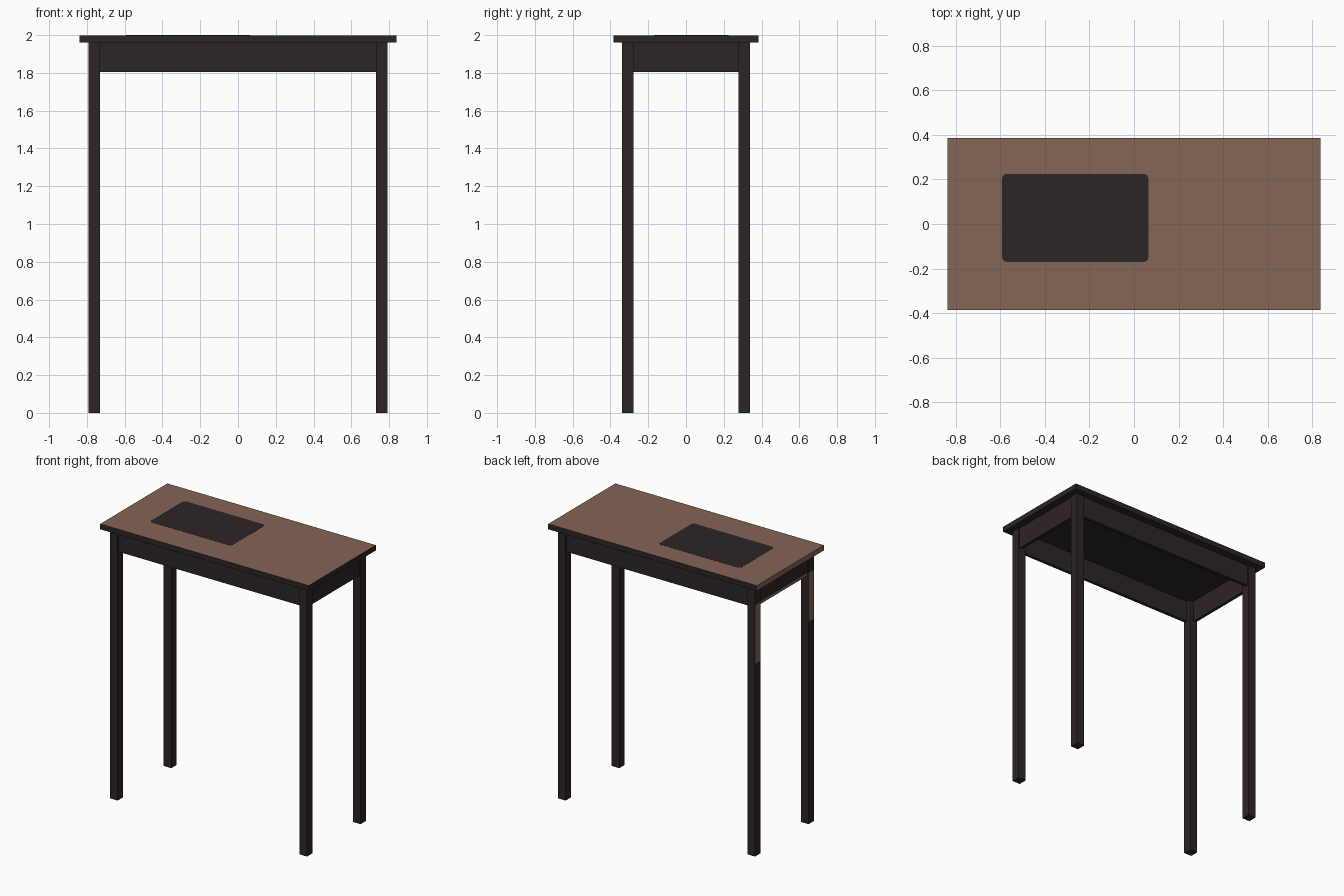
import bpy, bmesh
from mathutils import Vector

if "Cube" in bpy.data.objects:
    bpy.data.objects.remove(bpy.data.objects["Cube"])


def make_material(name, color):
    mat = bpy.data.materials.new(name)
    mat.diffuse_color = (*color, 1.0)
    mat.use_nodes = True
    mat.node_tree.nodes["Principled BSDF"].inputs["Base Color"].default_value = mat.diffuse_color
    return mat


DARK = make_material("dark wood", (0.027, 0.018, 0.018))
BROWN = make_material("warm brown wood", (0.227, 0.133, 0.089))


def box(name, lo, hi, cuts=(), is_brown=None):
    """Box between two corners, sliced at given heights, brown where the rule says."""
    lo, hi = Vector(lo), Vector(hi)
    bm = bmesh.new()
    bmesh.ops.create_cube(bm, size=1)
    for v in bm.verts:
        v.co = (lo + hi) / 2 + v.co * (hi - lo)
    for z in cuts:
        bmesh.ops.bisect_plane(bm, geom=bm.verts[:] + bm.edges[:] + bm.faces[:],
                               plane_co=(0, 0, z), plane_no=(0, 0, 1))
    bm.normal_update()
    for f in bm.faces:
        if is_brown and is_brown(f.normal, f.calc_center_median().z):
            f.material_index = 1
    mesh = bpy.data.meshes.new(name)
    bm.to_mesh(mesh)
    bm.free()
    mesh.materials.append(DARK)
    mesh.materials.append(BROWN)
    obj = bpy.data.objects.new(name, mesh)
    bpy.context.collection.objects.link(obj)
    return obj


# Tabletop: brown upper surface and left end, dark rims and underside
box("tabletop", (-0.838, -0.385, 1.96), (0.838, 0.385, 1.999),
    is_brown=lambda n, z: n.z > 0.5 or n.x < -0.5)

# Dark rounded panel laid into the tabletop
panel = box("tabletop_panel", (-0.592, -0.17, 1.996), (0.064, 0.225, 2.0))
bm = bmesh.new()
bm.from_mesh(panel.data)
corners = [e for e in bm.edges if abs(e.verts[0].co.z - e.verts[1].co.z) > 0.001]
bmesh.ops.bevel(bm, geom=corners, offset=0.02, segments=3, profile=0.5, affect='EDGES')
bm.to_mesh(panel.data)
bm.free()

# Legs: the left pair carries a brown band on the outer face
for side, sx in (("left", -1), ("right", 1)):
    for end, sy, band_low in (("front", -1, 1.47), ("back", 1, 1.40)):
        xs = sorted((sx * 0.73, sx * 0.792))
        ys = sorted((sy * 0.277, sy * 0.339))
        banded = side == "left"
        box(f"{end}_{side}_leg", (xs[0], ys[0], 0), (xs[1], ys[1], 1.96),
            cuts=(band_low, 1.825) if banded else (),
            is_brown=(lambda n, z, low=band_low: n.x < -0.5 and low < z < 1.825)
            if banded else None)

# Long aprons between the legs
for end, sy in (("front", -1), ("back", 1)):
    ys = sorted((sy * 0.308, sy * 0.331))
    box(f"{end}_apron", (-0.73, ys[0], 1.805), (0.73, ys[1], 1.96))

# Short aprons, the left one with a narrow brown lower strip
for side, sx in (("left", -1), ("right", 1)):
    xs = sorted((sx * 0.761, sx * 0.784))
    banded = side == "left"
    box(f"{side}_apron", (xs[0], -0.277, 1.805), (xs[1], 0.277, 1.96),
        cuts=(1.825,) if banded else (),
        is_brown=(lambda n, z: n.x < -0.5 and z < 1.825) if banded else None)
